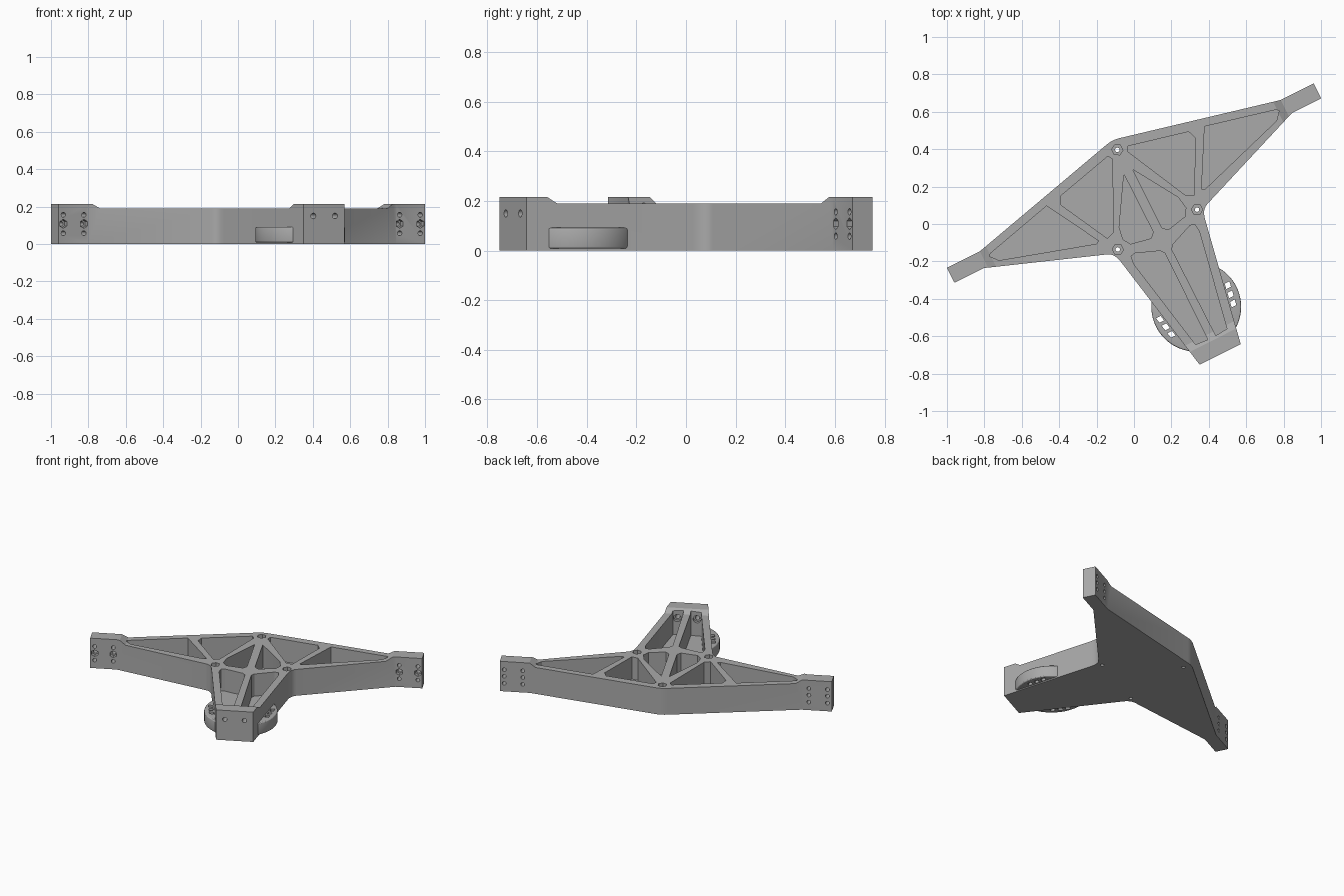
import bpy, bmesh
from math import radians, sin, cos, pi
from mathutils import Matrix, Vector

cube = bpy.data.objects.get("Cube")
if cube:
    bpy.data.objects.remove(cube)

grey = bpy.data.materials.new("grey")
grey.use_nodes = True
COLOUR = (0.4, 0.4, 0.4, 1)
grey.diffuse_color = COLOUR
grey.node_tree.nodes["Principled BSDF"].inputs["Base Color"].default_value = COLOUR

# The frame is symmetric in its own axes and stands turned on the ground
PLACE = Matrix.Translation((-0.02, 0.259, 0)) @ Matrix.Rotation(radians(26.7), 4, 'Z')
DECK, TIP, FLOOR = 0.19, 0.215, 0.03


def new_object(name, bm):
    bmesh.ops.recalc_face_normals(bm, faces=bm.faces[:])
    mesh = bpy.data.meshes.new(name)
    bm.to_mesh(mesh)
    bm.free()
    mesh.materials.append(grey)
    ob = bpy.data.objects.new(name, mesh)
    bpy.context.collection.objects.link(ob)
    return ob


def prism(name, points, z0, z1):
    bm = bmesh.new()
    face = bm.faces.new([bm.verts.new((x, y, z0)) for x, y in points])
    top = bmesh.ops.extrude_face_region(bm, geom=[face])["geom"]
    moved = [v for v in top if isinstance(v, bmesh.types.BMVert)]
    bmesh.ops.translate(bm, verts=moved, vec=(0, 0, z1 - z0))
    return new_object(name, bm)


def rod(start, end, radius, sides=20):
    a, b = Vector(start), Vector(end)
    turn = (b - a).to_track_quat('Z', 'Y').to_matrix().to_4x4()
    bm = bmesh.new()
    bmesh.ops.create_cone(bm, cap_ends=True, segments=sides, radius1=radius, radius2=radius,
                          depth=(b - a).length, matrix=Matrix.Translation((a + b) / 2) @ turn)
    return new_object("cutter", bm)


def apply(ob, mod):
    bpy.context.view_layer.objects.active = ob
    bpy.ops.object.modifier_apply(modifier=mod.name)


def cut(ob, cutter):
    cutter.hide_render = True
    mod = ob.modifiers.new("cut", 'BOOLEAN')
    mod.operation = 'DIFFERENCE'
    mod.solver = 'EXACT'
    mod.object = cutter
    apply(ob, mod)
    bpy.data.objects.remove(cutter)


def mirrored(points, side):
    return [(x * side, y) for x, y in points]


def fillet(a, corner, b, steps=6):
    a, c, b = Vector(a), Vector(corner), Vector(b)
    ts = [i / steps for i in range(steps + 1)]
    return [tuple(a * (1 - t) ** 2 + c * 2 * t * (1 - t) + b * t * t) for t in ts]


def leg_wall(y):
    return 0.125 + 0.186 * (y + 1.07)


# Three-armed body
half = fillet((0, 0.209), (0.02, 0.209), (0.045, 0.203), 4)
half += [(0.898, 0), (1.097, 0), (1.097, -0.09), (0.922, -0.09)]
half += fillet((0.30, -0.321), (0.262, -0.335), (0.252, -0.39))
half += [(0.123, -1.07)]
body = prism("frame_body", half + mirrored(half[:0:-1], -1), 0, TIP)

# Lower deck between the raised ends, with sloping steps
bm = bmesh.new()
rings = []
for z, grow in ((DECK, 0), (DECK + 0.05, 0.08)):
    x, y = 0.86 + grow, -0.945 - grow
    rings.append([bm.verts.new(p + (z,)) for p in ((-x, y), (x, y), (x, 0.5), (-x, 0.5))])
low, high = rings
bm.faces.new(low)
bm.faces.new(high)
for i in range(4):
    j = (i + 1) % 4
    bm.faces.new((low[i], low[j], high[j], high[i]))
cut(body, new_object("cutter", bm))

# Weight-saving pockets between the ribs
pockets = [
    [(0.473, 0.056), (0.855, -0.036), (0.866, -0.048), (0.83, -0.09),
     (0.325, -0.245), (0.308, -0.236)],
    [(0.06, 0.146), (0.384, 0.069), (0.401, 0.025), (0.26, -0.246),
     (0.218, -0.23), (0.046, 0.12)],
    [(0.027, 0.022), (0.177, -0.22), (0.188, -0.288), (0.163, -0.3275),
     (0.051, -0.35), (0.026, -0.325)],
    [(0.165, -0.382), (0.19, -0.388), (0.196, -0.43), (0.094, -0.964),
     (0.024, -0.97), (0.021, -0.454), (0.037, -0.432)],
]
for side in (1, -1):
    for pocket in pockets:
        cut(body, prism("cutter", mirrored(pocket, side), FLOOR, 0.3))

# Bolt holes with hexagonal recesses through the deck
for x, y in ((0, 0.154), (0.237, -0.323), (-0.237, -0.323)):
    cut(body, rod((x, y, DECK - 0.04), (x, y, 0.3), 0.03, 6))
    cut(body, rod((x, y, -0.1), (x, y, 0.3), 0.012))

for side in (1, -1):
    # Arm mounting holes, with a hexagonal recess in the middle one
    for x in (0.945, 1.068):
        x *= side
        for z in (0.058, 0.108, 0.156):
            cut(body, rod((x, -0.2, z), (x, 0.1, z), 0.013))
        cut(body, rod((x, -0.2, 0.108), (x, -0.06, 0.108), 0.024, 6))
    # Leg end holes, widened inside the pocket
    x = 0.065 * side
    cut(body, rod((x, -1.2, 0.15), (x, -0.93, 0.15), 0.015))
    cut(body, rod((x, -0.99, 0.15), (x, -0.93, 0.15), 0.026))

# Rounded side guards with three slots each
CENTRE, RADIUS = -0.785, 0.24
arc = []
for i in range(25):
    a = radians(34 - 88 * i / 24)
    arc.append((RADIUS * cos(a), CENTRE + RADIUS * sin(a)))
inner = [(arc[-1][0] - 0.018, arc[-1][1]), (arc[0][0] - 0.018, arc[0][1])]
guards = []
for side, name in ((1, "left_guard"), (-1, "right_guard")):
    guard = prism(name, mirrored(arc + inner, side), 0.008, 0.092)
    bevel = guard.modifiers.new("bevel", 'BEVEL')
    bevel.width = 0.01
    bevel.segments = 3
    bevel.limit_method = 'ANGLE'
    bevel.angle_limit = radians(40)
    apply(guard, bevel)
    for y in (-0.758, -0.808, -0.858):
        low, high = y - 0.015, y + 0.015
        slot = [(leg_wall(low) + 0.006, low), (leg_wall(low) + 0.034, low),
                (leg_wall(high) + 0.034, high), (leg_wall(high) + 0.006, high)]
        cut(guard, prism("cutter", mirrored(slot, side), -0.05, 0.15))
    guards.append(guard)

# Turn into place and shade
bpy.ops.object.select_all(action='DESELECT')
for ob in [body] + guards:
    ob.data.transform(PLACE)
    ob.select_set(True)
bpy.context.view_layer.objects.active = body
bpy.ops.object.shade_smooth_by_angle(angle=radians(25))
